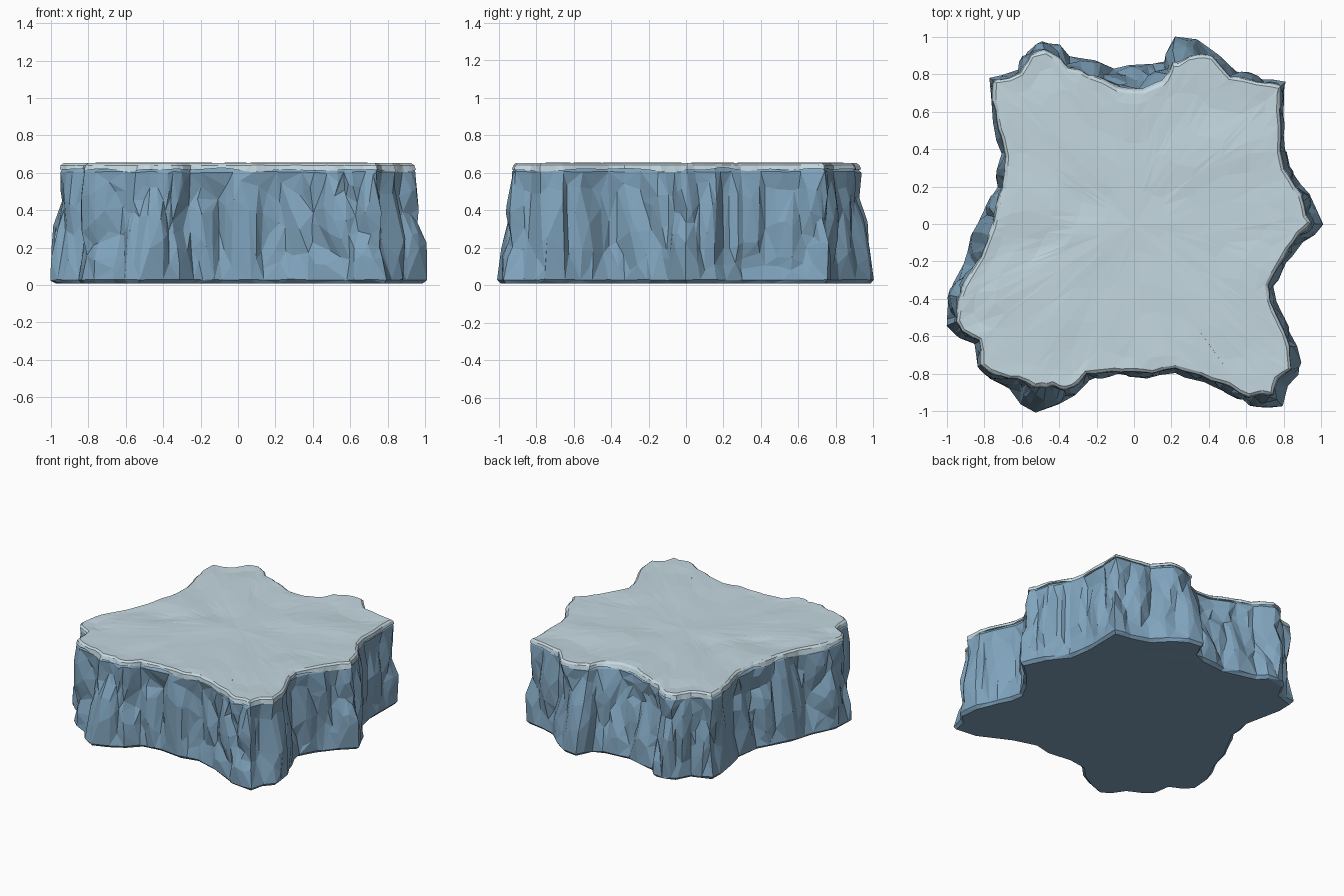
import bpy, bmesh, math, random
from mathutils import Vector, noise

if "Cube" in bpy.data.objects:
    bpy.data.objects.remove(bpy.data.objects["Cube"])

random.seed(4)
H = 0.655

# Footprint seen from above, counter-clockwise from the right tip
OUTLINE = [
    (1.0, 0.0), (.93, .17), (.82, .30), (.80, .42), (.80, .60), (.80, .75), (.70, .77),
    (.53, .81), (.44, .92), (.33, .99), (.22, .995), (.16, .88), (.08, .85), (-.10, .83),
    (-.25, .87), (-.36, .90), (-.40, .95), (-.49, .965), (-.57, .92), (-.62, .82),
    (-.76, .77), (-.77, .66), (-.74, .50), (-.71, .36), (-.73, .20), (-.78, .11),
    (-.86, -.05), (-.92, -.24), (-.995, -.40), (-.995, -.54), (-.94, -.60), (-.85, -.64),
    (-.83, -.76), (-.76, -.82), (-.66, -.87), (-.60, -.97), (-.53, -1.0), (-.41, -.96),
    (-.31, -.90), (-.24, -.82), (-.10, -.80), (.10, -.82), (.22, -.79), (.35, -.83),
    (.50, -.89), (.62, -.96), (.79, -.975), (.82, -.87), (.88, -.80), (.86, -.65),
    (.80, -.50), (.75, -.40), (.74, -.33), (.80, -.22), (.88, -.12)]

# Places where the cliff leans back further: x, y, radius, amount
LEANS = [(0, .85, .26, .11), (.24, .98, .15, .09), (.98, 0, .2, .04), (-.88, -.1, .3, .07),
         (-.53, -.98, .16, .13), (.78, -.95, .2, .06), (-.4, .93, .13, .05), (-1, -.45, .15, .03)]


def resample(points, step):
    out = []
    for i, p in enumerate(points):
        a, b = Vector(p), Vector(points[(i + 1) % len(points)])
        n = max(1, round((b - a).length / step))
        out += [a.lerp(b, k / n) for k in range(n)]
    return out


RING = resample(OUTLINE, .032)
N = len(RING)
NORMALS = []
for i in range(N):
    t = (RING[(i + 3) % N] - RING[i - 3]).normalized()
    NORMALS.append(Vector((t.y, -t.x)))


def cliff_point(i, z, inset=0.0):
    """Point on the leaning, cracked cliff face at column i and height z."""
    p, n = RING[i], NORMALS[i]
    t = z / H
    lean = sum(a * math.exp(-((p.x - x) ** 2 + (p.y - y) ** 2) / r ** 2) for x, y, r, a in LEANS)
    dist, _ = noise.voronoi(Vector((p.x * 5, p.y * 5, z * 1.9)))
    crack = max(0, .32 - (dist[1] - dist[0])) * .12
    chunk = dist[0] * .035
    groove = max(0, noise.noise(Vector((p.x * 8, p.y * 8, z * 1.3 + 7)))) * .05
    fade = min(1, .1 + t * 3, max(.2, (1 - t) * 4))
    depth = (crack + chunk + groove - .026) * fade
    q = p * 1.004 - p.normalized() * lean * t ** 1.3 - n * (.026 * t + depth + inset - .007)
    return Vector((q.x, q.y, z))


def material(name, colour):
    m = bpy.data.materials.new(name)
    m.diffuse_color = (*colour, 1)
    m.use_nodes = True
    m.node_tree.nodes["Principled BSDF"].inputs["Base Color"].default_value = m.diffuse_color
    return m


def loft(name, rows, mat, ratio, centre=None):
    """Skin rings of points; close the bottom, or fan the top to a centre point."""
    bm = bmesh.new()
    rings = [[bm.verts.new(c) for c in row] for row in rows]
    for lo, hi in zip(rings, rings[1:]):
        for i in range(N):
            j = (i + 1) % N
            a, b, c, d = lo[i], lo[j], hi[j], hi[i]
            if random.random() < .5:
                bm.faces.new((a, b, c))
                bm.faces.new((a, c, d))
            else:
                bm.faces.new((a, b, d))
                bm.faces.new((b, c, d))
    if centre:
        c = bm.verts.new(centre)
        for i in range(N):
            bm.faces.new((rings[-1][i], rings[-1][(i + 1) % N], c))
    else:
        bm.faces.new(rings[0][::-1])
        bm.faces.new(rings[-1])
    bmesh.ops.triangulate(bm, faces=[f for f in bm.faces if len(f.verts) > 3])
    me = bpy.data.meshes.new(name)
    bm.to_mesh(me)
    bm.free()
    me.materials.append(mat)
    ob = bpy.data.objects.new(name, me)
    bpy.context.collection.objects.link(ob)
    # Collapse the dense skin into irregular flat facets
    dec = ob.modifiers.new("facets", 'DECIMATE')
    dec.ratio = ratio
    return ob


rock = material("blue rock", (.215, .37, .51))
frost = material("pale frost", (.55, .68, .74))

# Cliff body: chamfered foot, rough wall, shoulder tucked under the cap
heights = [.028, .09, .15, .21, .27, .33, .39, .45, .51, .56, .605]
foot = [cliff_point(i, .008, .022) for i in range(N)]
rows = [foot]
for k, z in enumerate(heights):
    row = []
    for i in range(N):
        dz = random.uniform(-.015, .015) if 0 < k < len(heights) - 1 else 0
        row.append(cliff_point(i, z + dz))
    rows.append(row)
rows.append([cliff_point(i, .63, .02) for i in range(N)])
loft("cliff_body", rows, rock, .27)

# Frosted cap: wavy hanging rim, bevelled edge, slightly creased flat top
rim = []
for i in range(N):
    p = RING[i]
    wave = .022 * noise.noise(Vector((p.x * 5, p.y * 5, 3)))
    q = cliff_point(i, .612, -.003)
    rim.append(Vector((q.x, q.y, .615 + wave)))
edge = [cliff_point(i, .640, .002) for i in range(N)]
top = [cliff_point(i, .651, .016) for i in range(N)]
cap_rows = [rim, edge, top]
for s in (.92, .8, .62, .42, .2):
    row = []
    for p in top:
        q = Vector((p.x * s, p.y * s, 0))
        crease = noise.noise(Vector((q.x * 4, q.y * 4, 1)))
        q.z = .649 + .014 * min(.4, crease)
        row.append(q)
    cap_rows.append(row)
loft("frost_cap", cap_rows, frost, .35, centre=(0, 0, .65))
